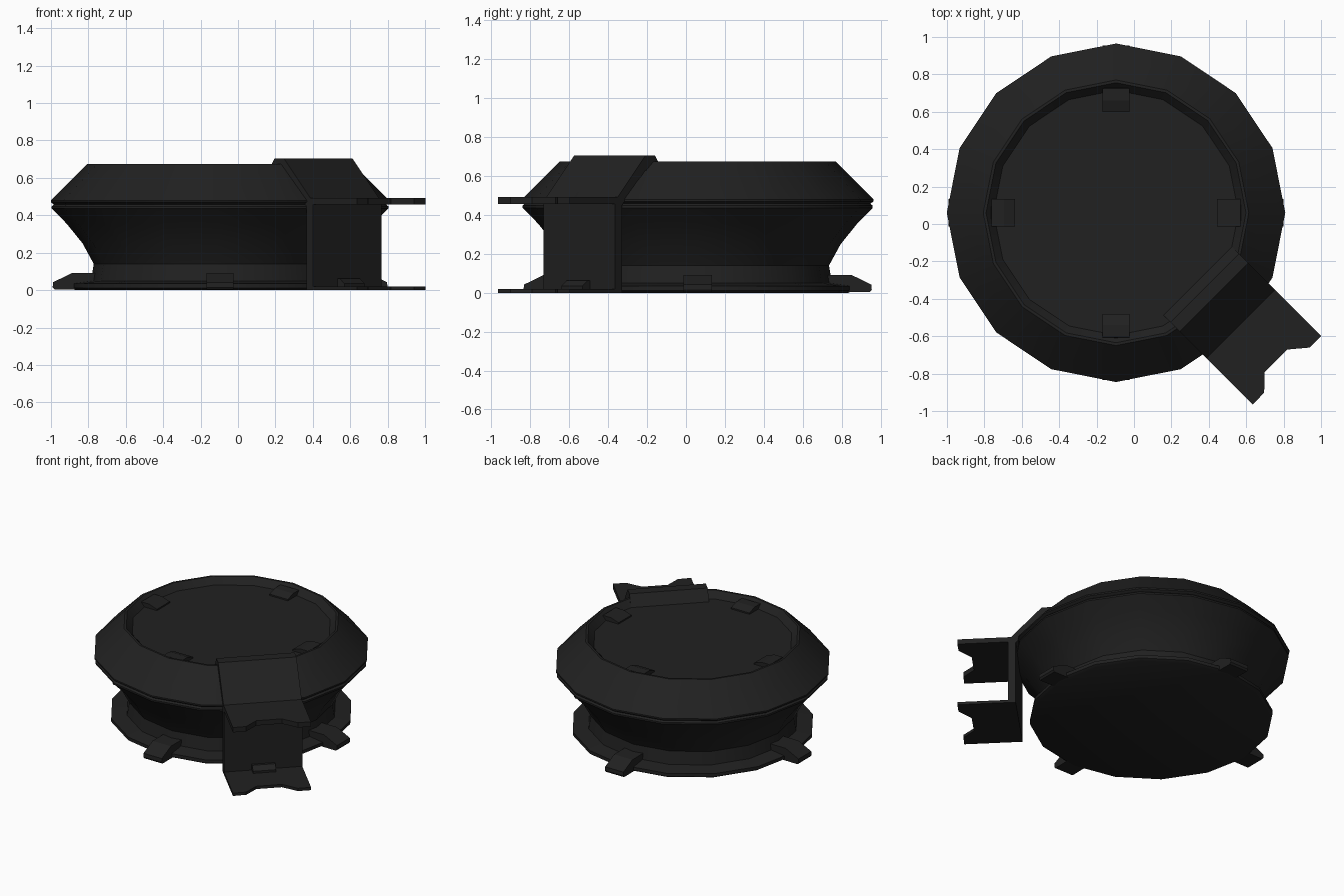
import bpy, bmesh, math
from mathutils import Vector

if "Cube" in bpy.data.objects:
    bpy.data.objects.remove(bpy.data.objects["Cube"])

CX, CY = -0.096, 0.06
SIDES = 16

mat = bpy.data.materials.new("charcoal black")
mat.diffuse_color = (0.015, 0.015, 0.015, 1)
mat.use_nodes = True
mat.node_tree.nodes["Principled BSDF"].inputs["Base Color"].default_value = mat.diffuse_color


def finish(bm, name, smooth=False):
    bmesh.ops.recalc_face_normals(bm, faces=bm.faces)
    me = bpy.data.meshes.new(name)
    bm.to_mesh(me)
    bm.free()
    me.materials.append(mat)
    ob = bpy.data.objects.new(name, me)
    bpy.context.collection.objects.link(ob)
    if smooth:
        bpy.ops.object.select_all(action='DESELECT')
        ob.select_set(True)
        bpy.context.view_layer.objects.active = ob
        bpy.ops.object.shade_smooth_by_angle(angle=math.radians(32))
    return ob


def revolve(name, profile):
    """Closed low-poly turned body; both ends capped with flat discs."""
    bm = bmesh.new()
    rings = []
    for r, z in profile:
        rings.append([bm.verts.new((CX + r * math.cos(2 * math.pi * i / SIDES),
                                    CY + r * math.sin(2 * math.pi * i / SIDES), z))
                      for i in range(SIDES)])
    for a, b in zip(rings, rings[1:]):
        for i in range(SIDES):
            j = (i + 1) % SIDES
            bm.faces.new((a[i], a[j], b[j], b[i]))
    bm.faces.new(rings[0][::-1])
    bm.faces.new(rings[-1])
    return finish(bm, name, True)


def prism(name, pts, place, lo, hi):
    """Extrude a 2D outline between lo and hi; place maps (a, b, h) to space."""
    bm = bmesh.new()
    low = [bm.verts.new(place(a, b, lo)) for a, b in pts]
    top = [bm.verts.new(place(a, b, hi)) for a, b in pts]
    bm.faces.new(low[::-1])
    bm.faces.new(top)
    n = len(pts)
    for i in range(n):
        j = (i + 1) % n
        bm.faces.new((low[i], low[j], top[j], top[i]))
    return finish(bm, name)


def polar(angle):
    """Local frame: u runs outward at the angle, t sideways, z up."""
    c, s = math.cos(angle), math.sin(angle)
    return lambda u, t, z: Vector((CX + u * c - t * s, CY + u * s + t * c, z))


# Main body: foot flange, waisted neck, grooved widest edge, sloped rim, recessed floor
revolve("reel_body", [
    (0.775, 0.0), (0.795, 0.012), (0.795, 0.035), (0.69, 0.05), (0.675, 0.14),
    (0.735, 0.25), (0.82, 0.355), (0.90, 0.437), (0.90, 0.448), (0.888, 0.458),
    (0.905, 0.47), (0.905, 0.48), (0.71, 0.675), (0.695, 0.675), (0.655, 0.63)])

# Four clips on the foot and four pads on the recessed floor
for k in range(4):
    f = polar(k * math.pi / 2)
    side = lambda u, z, t, f=f: f(u, t, z)
    prism(f"foot_clip_{k + 1}",
          [(0.66, 0.005), (0.885, 0.003), (0.895, 0.015), (0.893, 0.042),
           (0.79, 0.092), (0.66, 0.092)], side, -0.073, 0.073)
    prism(f"floor_pad_{k + 1}",
          [(0.54, 0.62), (0.675, 0.62), (0.665, 0.66), (0.60, 0.66), (0.54, 0.64)],
          side, -0.073, 0.073)

# Corner bracket: hood over the rim and an upright plate
f = polar(-math.pi / 4)
side = lambda u, z, t: f(u, t, z)
flat = lambda u, t, z: f(u, t, z)
T0, T1 = -0.208, 0.31
prism("bracket_strap",
      [(0.56, 0.62), (0.62, 0.705), (0.69, 0.705), (0.912, 0.47), (0.912, 0.0),
       (0.86, 0.0), (0.86, 0.45), (0.69, 0.63)], side, T0, T1)

# Two notched fork plates reaching outwards
fork = [(0.86, T0), (1.242, T0), (1.24, -0.12), (1.164, -0.04),
        (1.164, 0.13), (1.242, 0.223), (1.242, T1), (0.86, T1)]
prism("upper_fork_plate", fork, flat, 0.457, 0.492)
prism("lower_fork_plate", fork, flat, 0.0, 0.02)

# Small catch at the foot of the upright plate
prism("bracket_catch", [(0.90, 0.01), (0.965, 0.01), (0.965, 0.035), (0.93, 0.062),
                        (0.90, 0.062)], side, -0.025, 0.128)
